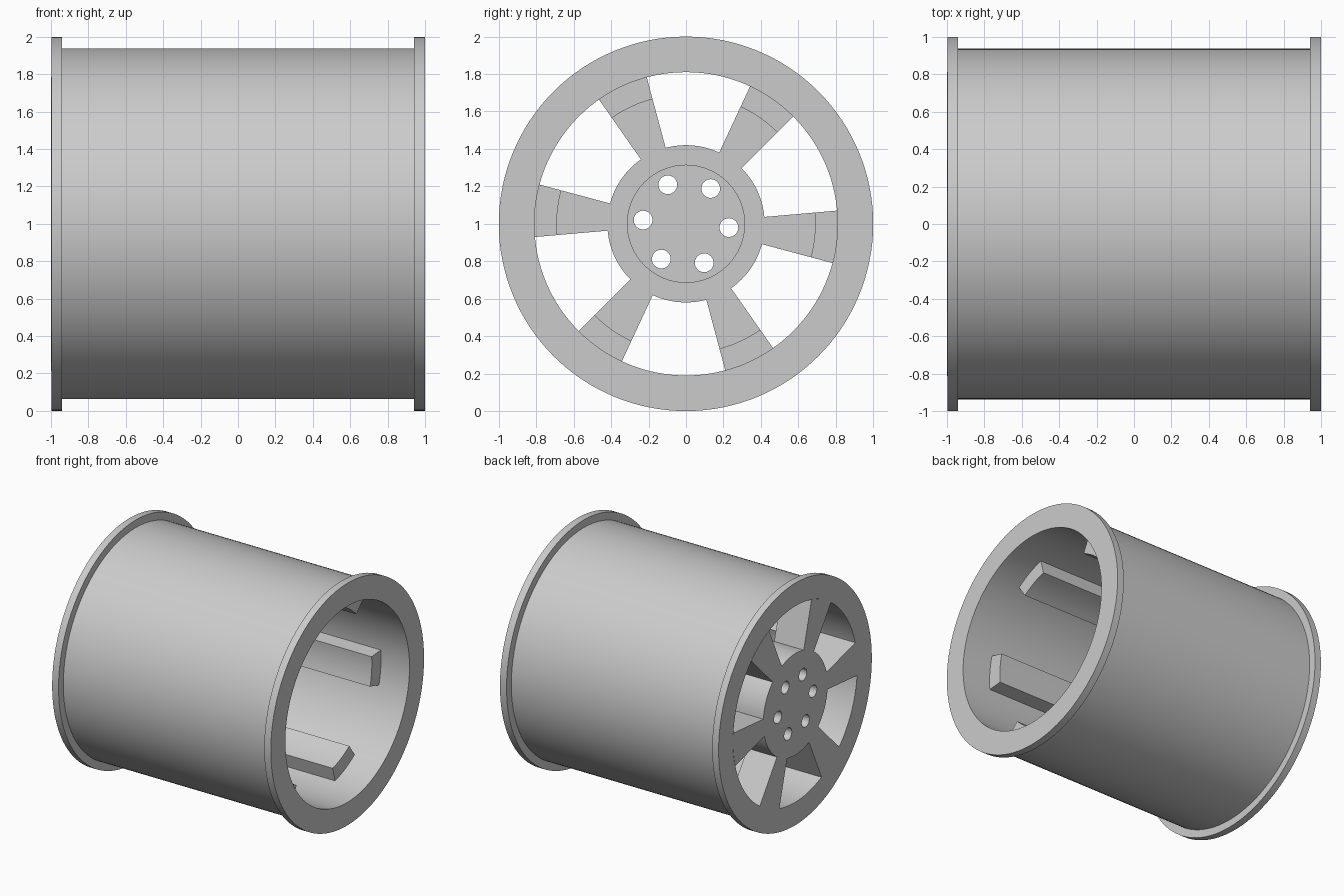
import bpy, bmesh, math

if "Cube" in bpy.data.objects:
    bpy.data.objects.remove(bpy.data.objects["Cube"])

# Wheel rim lying along x, axis at z = 1
STEP = math.radians(60)
A0, A1 = math.radians(-15), math.radians(5)   # first spoke's sides
FACE, BACK = -1.0, -0.73                      # spoke and hub depth
R_HUB, R_BORE, R_IN, R_BARREL = 0.42, 0.313, 0.81, 0.937

grey = bpy.data.materials.new("light_grey")
grey.diffuse_color = (0.6, 0.6, 0.6, 1)
grey.use_nodes = True
grey.node_tree.nodes["Principled BSDF"].inputs["Base Color"].default_value = grey.diffuse_color


def finish(bm, name):
    bmesh.ops.recalc_face_normals(bm, faces=bm.faces)
    me = bpy.data.meshes.new(name)
    bm.to_mesh(me)
    bm.free()
    me.materials.append(grey)
    ob = bpy.data.objects.new(name, me)
    bpy.context.collection.objects.link(ob)
    return ob


def smooth(ob):
    bpy.ops.object.select_all(action='DESELECT')
    ob.select_set(True)
    bpy.context.view_layer.objects.active = ob
    bpy.ops.object.shade_smooth_by_angle(angle=math.radians(30))


def arc(r, a, b, n):
    return [(r * math.cos(a + (b - a) * i / n), r * math.sin(a + (b - a) * i / n))
            for i in range(n + 1)]


def add_prism(bm, outline, x0, x1):
    """Extrude a (y, z) outline around the axle from x0 to x1."""
    ends = [[bm.verts.new((x, y, z + 1)) for y, z in outline] for x in (x0, x1)]
    bm.faces.new(ends[0])
    bm.faces.new(ends[1])
    n = len(outline)
    for i in range(n):
        j = (i + 1) % n
        bm.faces.new((ends[0][i], ends[0][j], ends[1][j], ends[1][i]))


def lathe(name, profile, n=128):
    """Spin a closed (x, radius) profile around the axle."""
    bm = bmesh.new()
    rings = [[bm.verts.new((x, r * math.cos(t), 1 + r * math.sin(t))) for x, r in profile]
             for t in (math.tau * i / n for i in range(n))]
    m = len(profile)
    for i in range(n):
        p, q = rings[i], rings[(i + 1) % n]
        for k in range(m):
            bm.faces.new((p[k], p[(k + 1) % m], q[(k + 1) % m], q[k]))
    return finish(bm, name)


# Barrel with a flange at each end
rim = lathe("rim_barrel", [(-0.998, R_IN), (-0.998, 1), (-0.94, 1), (-0.94, R_BARREL),
                           (0.94, R_BARREL), (0.94, 1), (1, 1), (1, R_IN)])
smooth(rim)

# Hub and six tapered spokes as one outline
outline = []
for i in range(6):
    s = i * STEP
    outline += arc(R_IN + 0.004, A0 + s, A1 + s, 8)
    outline += arc(R_HUB, A1 + s, A0 + s + STEP, 12)
bm = bmesh.new()
add_prism(bm, outline, FACE, BACK)
centre = finish(bm, "hub_and_spokes")

# Cutters: inner hub recess and six bolt holes
bm = bmesh.new()
add_prism(bm, arc(R_BORE, 0, math.tau, 64)[:-1], FACE + 0.1, BACK + 0.1)
recess = finish(bm, "recess_cutter")
bm = bmesh.new()
for i in range(6):
    a = math.radians(-5) + i * STEP
    cy, cz = 0.23 * math.cos(a), 0.23 * math.sin(a)
    add_prism(bm, [(cy + y, cz + z) for y, z in arc(0.05, 0, math.tau, 32)[:-1]],
              FACE - 0.1, BACK + 0.2)
holes = finish(bm, "bolt_hole_cutter")
bpy.context.view_layer.objects.active = centre
for cutter in (recess, holes):
    mod = centre.modifiers.new("cut", 'BOOLEAN')
    mod.operation, mod.solver, mod.object = 'DIFFERENCE', 'EXACT', cutter
    bpy.ops.object.modifier_apply(modifier=mod.name)
    bpy.data.objects.remove(cutter)
smooth(centre)

# Long ribs along the inside of the barrel, one behind each spoke
bm = bmesh.new()
for i in range(6):
    s = i * STEP
    add_prism(bm, arc(0.69, A0 + s, A1 + s, 8) + arc(R_IN + 0.004, A1 + s, A0 + s, 8),
              BACK, 0.74)
smooth(finish(bm, "inner_ribs"))
